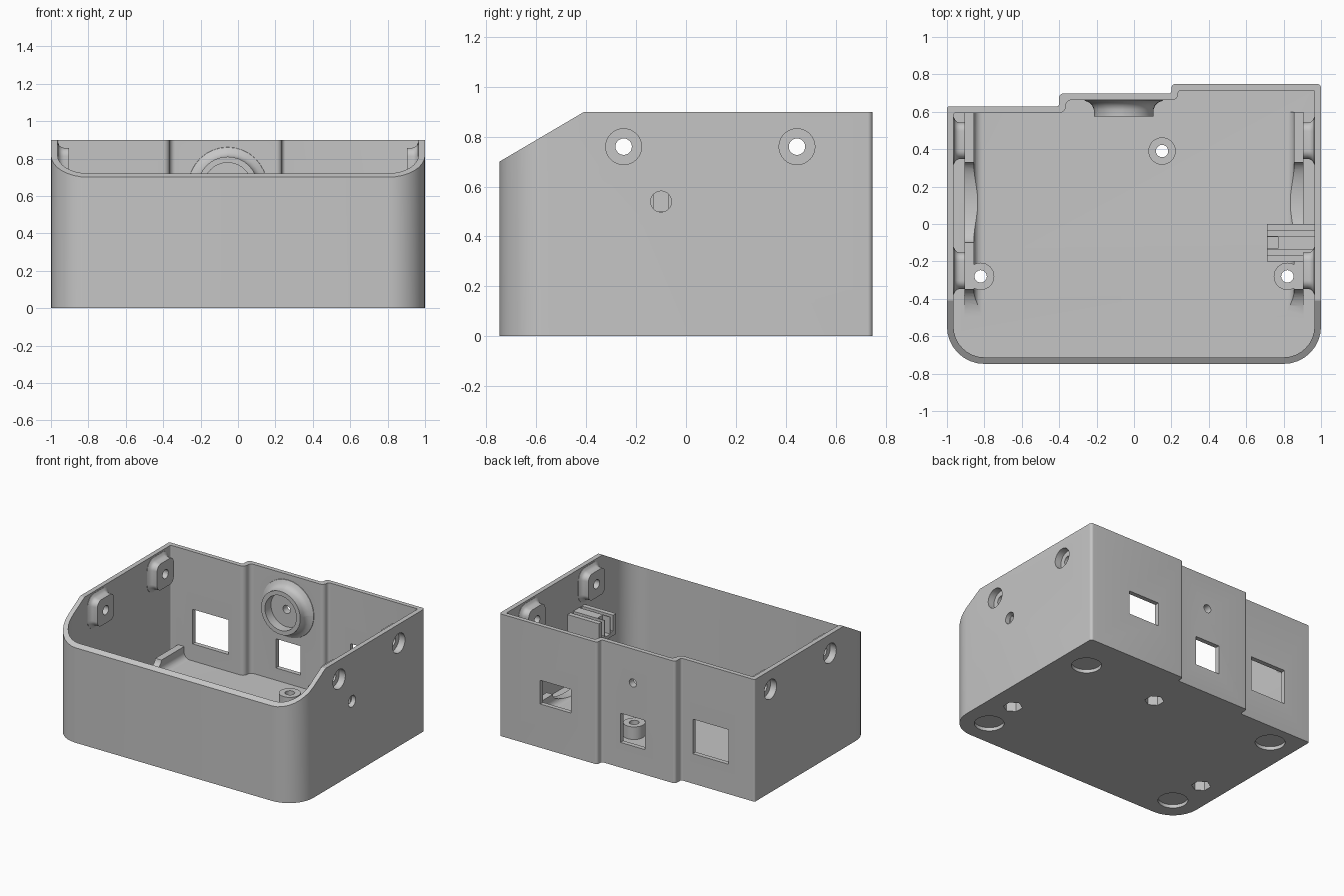
import bpy, bmesh, math
from mathutils import Vector, Matrix

if "Cube" in bpy.data.objects:
    bpy.data.objects.remove(bpy.data.objects["Cube"], do_unlink=True)

grey = bpy.data.materials.new("plastic_grey")
grey.use_nodes = True
colour = (0.56, 0.56, 0.56, 1)
grey.diffuse_color = colour
grey.node_tree.nodes["Principled BSDF"].inputs["Base Color"].default_value = colour


def finish(name, bm):
    bmesh.ops.remove_doubles(bm, verts=bm.verts, dist=1e-5)
    bmesh.ops.recalc_face_normals(bm, faces=bm.faces)
    mesh = bpy.data.meshes.new(name)
    bm.to_mesh(mesh)
    bm.free()
    mesh.materials.append(grey)
    obj = bpy.data.objects.new(name, mesh)
    bpy.context.collection.objects.link(obj)
    return obj


def rounded(points, steps=8):
    """Closed outline from (x, y, corner radius) points."""
    out = []
    for i, (x, y, r) in enumerate(points):
        p = Vector((x, y))
        a = (Vector(points[i - 1][:2]) - p).normalized()
        b = (Vector(points[(i + 1) % len(points)][:2]) - p).normalized()
        if r == 0:
            out.append(p)
            continue
        half = a.angle(b) / 2
        centre = p + (a + b).normalized() * r / math.sin(half)
        start = p + a * r / math.tan(half) - centre
        end = p + b * r / math.tan(half) - centre
        sweep = start.angle_signed(end)
        for k in range(steps + 1):
            out.append(centre + Matrix.Rotation(-sweep * k / steps, 2) @ start)
    return out


def loft(name, rings, matrix=Matrix()):
    """Solid through a list of (outline, height) rings."""
    bm = bmesh.new()
    loops = [[bm.verts.new(matrix @ Vector((p[0], p[1], z))) for p in o] for o, z in rings]
    n = len(loops[0])
    for low, high in zip(loops, loops[1:]):
        for i in range(n):
            j = (i + 1) % n
            bm.faces.new((low[i], low[j], high[j], high[i]))
    bm.faces.new(loops[0])
    bm.faces.new(loops[-1])
    return finish(name, bm)


def box(name, x0, x1, y0, y1, z0, z1):
    return loft(name, [([(x0, y0), (x1, y0), (x1, y1), (x0, y1)], z) for z in (z0, z1)])


def prism_x(name, outline, x0, x1):
    """Extrude a (y, z) outline along x."""
    turn = Matrix(((0, 0, 1, 0), (1, 0, 0, 0), (0, 1, 0, 0), (0, 0, 0, 1)))
    return loft(name, [(outline, x0), (outline, x1)], turn)


def rod(name, start, end, r, sides=32):
    a, b = Vector(start), Vector(end)
    bm = bmesh.new()
    turn = (b - a).to_track_quat('Z', 'Y').to_matrix().to_4x4()
    bmesh.ops.create_cone(bm, cap_ends=True, segments=sides, radius1=r, radius2=r,
                          depth=(b - a).length, matrix=Matrix.Translation((a + b) / 2) @ turn)
    return finish(name, bm)


def flared(name, half, r, stations, matrix):
    """Rounded square boss with a base that flares into the wall."""
    rings = []
    for grow, z in stations:
        h, q = half + grow, r + grow
        rings.append((rounded([(-h, -h, q), (h, -h, q), (h, h, q), (-h, h, q)]), z))
    return loft(name, rings, matrix)


def combine(target, tool, operation):
    mod = target.modifiers.new("bool", 'BOOLEAN')
    mod.operation, mod.solver, mod.object = operation, 'EXACT', tool
    bpy.context.view_layer.objects.active = target
    bpy.ops.object.modifier_apply(modifier=mod.name)
    bpy.data.objects.remove(tool, do_unlink=True)


def add(tool):
    combine(shell, tool, 'UNION')


def cut(tool):
    combine(shell, tool, 'DIFFERENCE')


# Open tray with rounded front corners and a stepped back wall
H, FLOOR, IN = 0.9, 0.095, 0.965
outer = rounded([(-1, -.748, .2), (1, -.748, .2), (1, .748, .02), (.2, .748, .02), (.2, .697, .015),
                 (-.4, .697, .02), (-.4, .628, .015), (-1, .628, .01)])
inner = rounded([(-IN, -.713, .165), (IN, -.713, .165), (IN, .715, .01), (.235, .715, .02),
                 (.235, .663, .03), (-.365, .663, .03), (-.365, .594, .035), (-IN, .594, .01)])
shell = loft("enclosure", [(outer, 0), (outer, H)])
cut(loft("cavity", [(inner, FLOOR), (inner, H + .1)]))

# Sloping front rim
cut(prism_x("slope_cutter", [(-.408, .9), (-.408, 1.2), (-1.088, 1.2), (-1.088, .5)], -1.2, 1.2))

# Floor rails: filleted inner foot, curved front ramp, shallow scoop in the middle
RAIL_TOP, FOOT = .183, .045
quarter = [math.pi / 2 * k / 8 for k in range(9)]
section = [(.905, .03), (.905, RAIL_TOP), (.855, RAIL_TOP)]
section += [(.855 - FOOT * (1 - math.cos(t)), FLOOR + FOOT * (1 - math.sin(t))) for t in quarter]
section += [(.81, .03)]
ramp = [(-.35 - .14 * (1 - math.cos(t)), RAIL_TOP - .088 * math.sin(t)) for t in quarter]
scoop = [(.115 - .215 * math.cos(t), RAIL_TOP - .08 * math.sin(t))
         for t in [math.pi * k / 16 for k in range(17)]]
side_view = [(.6, RAIL_TOP + .01), (.6, .02), (-.49, .02)] + ramp[::-1] + scoop
for side in (-1, 1):
    swap = Matrix(((side, 0, 0, 0), (0, 0, 1, 0), (0, 1, 0, 0), (0, 0, 0, 1)))
    rail = loft("rail", [(section, -.6), (section, .605)], swap)
    combine(rail, prism_x("rail_outline", side_view, -1.1, 1.1), 'INTERSECT')
    add(rail)

# Screw pads on the side walls
flare = [(.03, -.01), (.03, .002), (.012, .01), (.003, .022), (0, .035), (0, .062)]
SCREW_Y = (-.25, .445)
for side in (-1, 1):
    for y in SCREW_Y:
        place = Matrix.Translation((side * IN, y, .76)) @ Matrix.Rotation(-side * math.pi / 2, 4, 'Y')
        add(flared("screw_pad", .097, .045, flare, place))

# Round socket inside the back wall
RX, RZ = -.055, .65
ring = [(.055, -.01), (.05, .003), (.024, .014), (.008, .03), (0, .05), (0, .088)]
add(flared("socket_ring", .16, .1599, ring,
           Matrix.Translation((RX, .663, RZ)) @ Matrix.Rotation(math.pi / 2, 4, 'X')))

# Floor posts
POSTS = ((.15, .39), (-.82, -.28), (.82, -.28))
for x, y in POSTS:
    add(rod("floor_post", (x, y, .03), (x, y, .188), .073))

# Screw holes and counterbores through the sides
for y in SCREW_Y:
    for side in (-1, 1):
        cut(rod("screw_hole", (side * .8, y, .76), (side * 1.1, y, .76), .033, 24))
        cut(rod("counterbore", (side * .95, y, .76), (side * 1.1, y, .76), .072))
cut(rod("button_hole", (.9, -.1, .54), (1.1, -.1, .54), .042, 24))

# Socket recess and its small hole
cut(rod("recess", (RX, .5, RZ), (RX, .645, RZ), .128, 40))
cut(rod("cable_hole", (RX, .6, RZ), (RX, .8, RZ), .03, 24))

# Openings in the back wall
for x0, x1, z0, z1 in ((-.785, -.495, .22, .475), (-.155, .045, .185, .4), (.415, .665, .322, .497)):
    cut(box("opening", x0, x1, .57, .85, z0, z1))

# Post holes with nut pockets, and foot recesses underneath
for x, y in POSTS:
    cut(rod("post_hole", (x, y, -.1), (x, y, .3), .033, 24))
    cut(rod("nut_pocket", (x, y, -.1), (x, y, .08), .065, 6))
for x in (-.8, .8):
    for y in (-.55, .46):
        cut(rod("foot_recess", (x, y, -.1), (x, y, .025), .1))

# Button bracket on the left wall
bracket = box("button_bracket", .71, .967, -.2, 0, .465, .615)
for name, x0, x1, y0, y1, z0, z1 in (
        ("side_gap", .6, .964, -.065, -.035, .5, .7),
        ("side_gap", .6, .964, -.165, -.135, .5, .7),
        ("end_notch", .6, .77, -.13, -.07, .49, .7),
        ("button_slot", .6, 1.1, -.13, -.07, .5, .585)):
    combine(bracket, box(name, x0, x1, y0, y1, z0, z1), 'DIFFERENCE')

for obj in (shell, bracket):
    bpy.ops.object.select_all(action='DESELECT')
    obj.select_set(True)
    bpy.context.view_layer.objects.active = obj
    bpy.ops.object.shade_smooth_by_angle(angle=math.radians(30))
